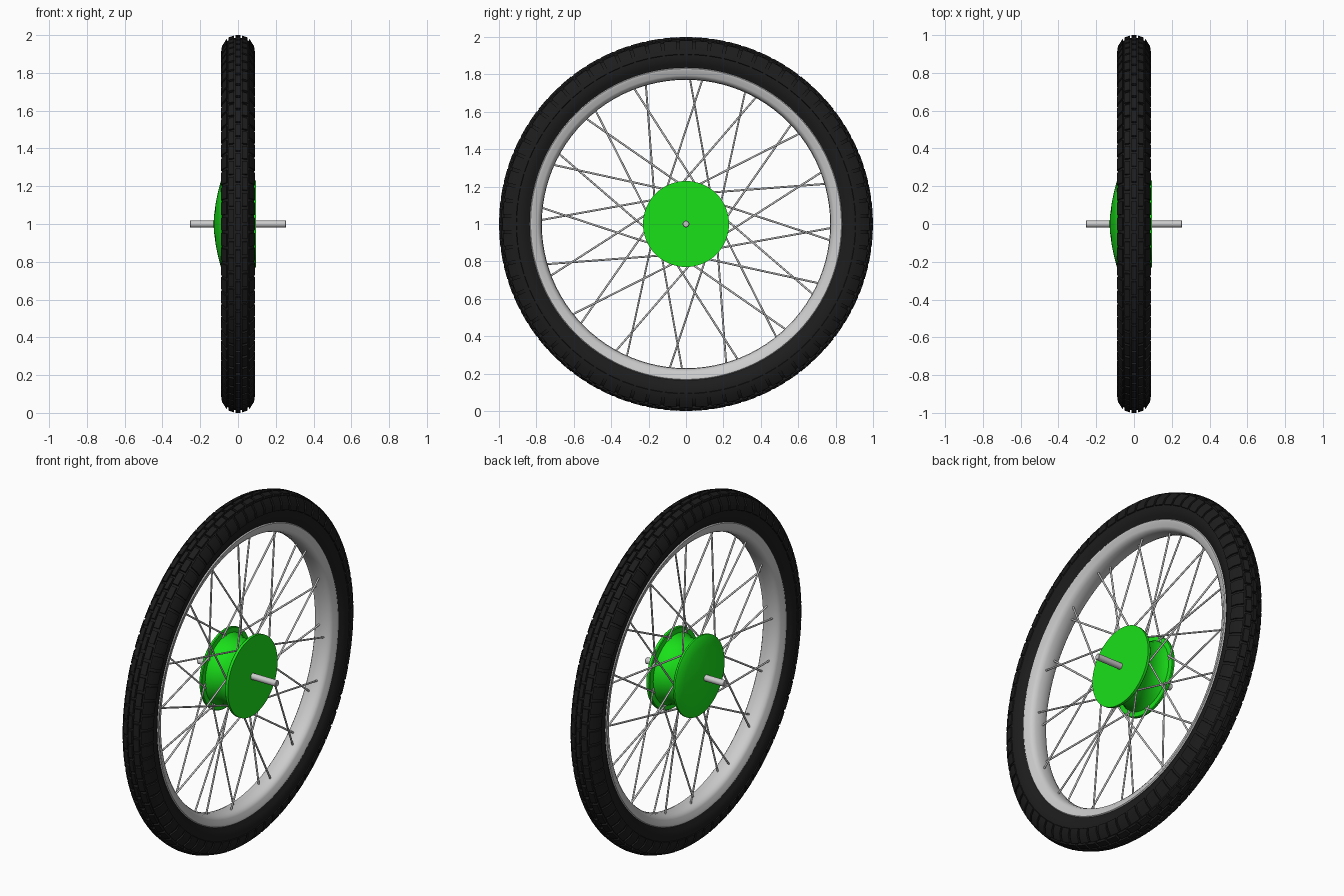
import bpy, bmesh
from math import sin, cos, pi, radians
from mathutils import Vector

if "Cube" in bpy.data.objects:
    bpy.data.objects.remove(bpy.data.objects["Cube"])

CENTRE = Vector((0, 0, 1))


def polar(x, r, a):
    """Point at axial position x, radius r, angle a clockwise from the top."""
    return CENTRE + Vector((x, r * sin(a), r * cos(a)))


def material(name, color):
    m = bpy.data.materials.new(name)
    m.diffuse_color = color
    m.use_nodes = True
    m.node_tree.nodes["Principled BSDF"].inputs["Base Color"].default_value = m.diffuse_color
    return m


def finish(bm, name, mat=None, angle=35):
    bmesh.ops.remove_doubles(bm, verts=bm.verts, dist=1e-5)
    bmesh.ops.recalc_face_normals(bm, faces=bm.faces)
    me = bpy.data.meshes.new(name)
    bm.to_mesh(me)
    bm.free()
    ob = bpy.data.objects.new(name, me)
    bpy.context.collection.objects.link(ob)
    if mat:
        me.materials.append(mat)
    bpy.ops.object.select_all(action='DESELECT')
    ob.select_set(True)
    bpy.context.view_layer.objects.active = ob
    bpy.ops.object.shade_smooth_by_angle(angle=radians(angle))
    return ob


def lathe(name, profile, steps, mat=None, closed=False):
    """Spin an (x, radius) profile around the axle."""
    bm = bmesh.new()
    vs = [bm.verts.new(polar(x, r, 0)) for x, r in profile]
    es = [bm.edges.new(p) for p in zip(vs, vs[1:])]
    if closed:
        es.append(bm.edges.new((vs[-1], vs[0])))
    bmesh.ops.spin(bm, geom=vs + es, cent=CENTRE, axis=(1, 0, 0),
                   angle=2 * pi, steps=steps)
    return finish(bm, name, mat)


def mirrored(half):
    return half + [(-x, r) for x, r in reversed(half) if x > 0]


rubber = material("rubber", (0.012, 0.012, 0.012, 1))
green = material("green_paint", (0.01, 0.75, 0.01, 1))

# Tyre carcass
tyre_half = [(0, 0.985), (0.025, 0.983), (0.05, 0.973), (0.068, 0.955),
             (0.08, 0.93), (0.085, 0.905), (0.084, 0.88), (0.076, 0.855),
             (0.062, 0.835), (0.055, 0.815)]
lathe("tyre", mirrored(tyre_half), 128, rubber, closed=True)

# Tread blocks: centre, intermediate and shoulder rows, staggered
rows = [([(-0.012, 0.984), (0.012, 0.984)], [(-0.012, 1.0), (0.012, 1.0)], 0),
        ([(0.02, 0.982), (0.048, 0.972)], [(0.02, 0.998), (0.051, 0.988)], 0.5),
        ([(0.055, 0.968), (0.078, 0.93), (0.084, 0.905)],
         [(0.06, 0.981), (0.085, 0.942), (0.09, 0.908)], 0)]
bm = bmesh.new()
count = 72
for inner, outer, shift in rows:
    for side in ((1,) if inner[0][0] < 0 else (1, -1)):
        section = inner + outer[::-1]
        for i in range(count):
            mid = (i + shift) * 2 * pi / count
            w = 2 * pi / count * 0.41
            a, b = ([bm.verts.new(polar(side * x, r, mid + s * w))
                     for x, r in section] for s in (-1, 1))
            n = len(section)
            for j in range(n):
                k = (j + 1) % n
                bm.faces.new((a[j], a[k], b[k], b[j]))
            m = len(inner)
            for ring in (a, b):
                for j in range(m - 1):
                    bm.faces.new((ring[j], ring[j + 1],
                                  ring[n - 2 - j], ring[n - 1 - j]))
finish(bm, "tread_blocks", rubber, 25)

# Rim with rolled lips and a shallow inner well
rim_half = [(0, 0.80), (0.048, 0.81), (0.055, 0.83), (0.062, 0.836),
            (0.068, 0.831), (0.067, 0.82), (0.061, 0.81), (0.058, 0.795),
            (0.048, 0.782), (0.03, 0.774), (0, 0.771)]
rim = rim_half + [(-x, r) for x, r in rim_half[-2:0:-1]]
lathe("rim", rim, 96, closed=True)

# Hub shell: domed cover on the left, flat cover on the right, waisted barrel
hub = [(-0.13, 0), (-0.126, 0.05), (-0.118, 0.11), (-0.106, 0.17),
       (-0.092, 0.225), (-0.088, 0.23), (-0.078, 0.23), (-0.074, 0.226),
       (-0.072, 0.2), (-0.045, 0.187), (0, 0.182), (0.045, 0.187),
       (0.072, 0.2), (0.076, 0.226), (0.08, 0.23), (0.095, 0.23), (0.095, 0)]
lathe("hub", hub, 64, green)

# Axle
lathe("axle", [(-0.255, 0), (-0.255, 0.015), (-0.252, 0.018),
               (0.252, 0.018), (0.255, 0.015), (0.255, 0)], 24)

# Spokes: sixteen crossing pairs, one to each hub flange
bm = bmesh.new()
for i in range(16):
    lean = 1 if i % 2 else -1
    for side in (1, -1):
        turn = lean * side
        base = i * 2 * pi / 16 + radians(4)
        p = polar(side * 0.072, 0.2, base + turn * radians(38))
        q = polar(side * 0.015, 0.78, base - turn * radians(2.5))
        d = q - p
        res = bmesh.ops.create_cone(bm, cap_ends=True, segments=8, radius1=0.0052,
                                    radius2=0.0052, depth=d.length)
        rot = d.to_track_quat('Z', 'Y').to_matrix()
        bmesh.ops.rotate(bm, verts=res['verts'], matrix=rot)
        bmesh.ops.translate(bm, verts=res['verts'], vec=(p + q) / 2)
finish(bm, "spokes", None, 50)
